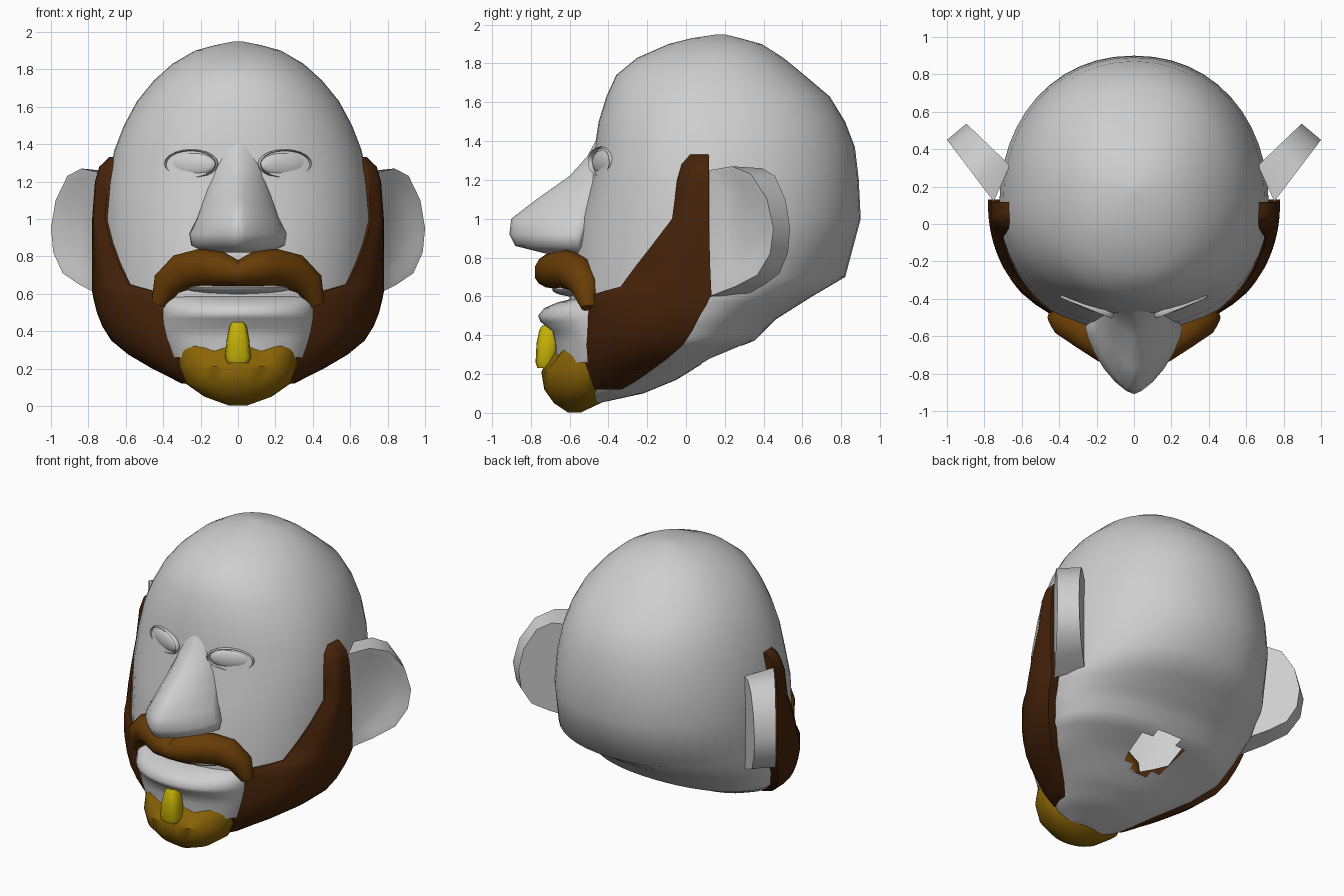
import bpy, bmesh
from math import sin, cos, radians, pi, exp, copysign
from mathutils import Matrix, Vector

cube = bpy.data.objects.get("Cube")
if cube:
    bpy.data.objects.remove(cube)


def material(name, rgb):
    mat = bpy.data.materials.new(name)
    mat.use_nodes = True
    mat.diffuse_color = (*rgb, 1)
    mat.node_tree.nodes["Principled BSDF"].inputs["Base Color"].default_value = (*rgb, 1)
    return mat


GREY = material("skin grey", (.62, .62, .62))
BROWN = material("dark brown", (.063, .017, .003))
TAN = material("warm brown", (.14, .046, .002))
OCHRE = material("ochre", (.26, .13, .002))
YELLOW = material("mustard yellow", (.55, .43, .002))


def finish(name, bm, mat, mirror=False, angle=45):
    mesh = bpy.data.meshes.new(name)
    bm.to_mesh(mesh)
    bm.free()
    mesh.materials.append(mat)
    obj = bpy.data.objects.new(name, mesh)
    bpy.context.collection.objects.link(obj)
    bpy.ops.object.select_all(action='DESELECT')
    obj.select_set(True)
    bpy.context.view_layer.objects.active = obj
    bpy.ops.object.shade_smooth_by_angle(angle=radians(angle))
    if mirror:
        obj.modifiers.new("Mirror", 'MIRROR').use_mirror_merge = False


def loft(rings):
    """Closed skin over a list of rings with equal point counts."""
    bm = bmesh.new()
    rows = [[bm.verts.new(p) for p in ring] for ring in rings]
    count = len(rows[0])
    for low, high in zip(rows, rows[1:]):
        for i in range(count):
            j = (i + 1) % count
            bm.faces.new((low[i], low[j], high[j], high[i]))
    bm.faces.new(rows[0][::-1])
    bm.faces.new(rows[-1])
    bmesh.ops.recalc_face_normals(bm, faces=bm.faces[:])
    return bm


def section_point(row, a, n=2.12):
    """Point at angle a (zero at the front) on a rounded cross-section."""
    z, front, back, width, mid = row
    s, c = sin(a), cos(a)
    x = copysign(abs(s) ** (2 / n), s) * width
    reach = mid - front if c > 0 else back - mid
    return Vector((x, mid - copysign(abs(c) ** (2 / n), c) * reach, z))


def section(row, n=2.12, count=32):
    return [section_point(row, 2 * pi * i / count, n) for i in range(count)]


def blend(table, z):
    """Linear look-up in a table sorted by its first column."""
    for a, b in zip(table, table[1:]):
        if z <= b[0]:
            t = (z - a[0]) / (b[0] - a[0])
            return [u + (v - u) * t for u, v in zip(a, b)]
    return list(table[-1])


def refine(table, steps):
    heights = [a[0] + (b[0] - a[0]) * k / steps
               for a, b in zip(table, table[1:]) for k in range(steps)]
    return [blend(table, z) for z in heights + [table[-1][0]]]


def ellipsoid(name, centre, radii, mat, turn=0, mirror=False):
    bm = bmesh.new()
    matrix = (Matrix.Translation(centre) @ Matrix.Rotation(radians(turn), 4, 'Z')
              @ Matrix.Diagonal((*radii, 1)))
    bmesh.ops.create_uvsphere(bm, u_segments=20, v_segments=12, radius=1, matrix=matrix)
    finish(name, bm, mat, mirror)


# Head: height, front, back, half width, widest position
HEAD = [(.05, -.55, -.45, .1, -.5), (.1, -.58, -.22, .25, -.37),
        (.17, -.6, -.05, .36, -.25), (.28, -.6, .13, .54, -.1),
        (.37, -.6, .35, .64, 0), (.48, -.6, .46, .69, .05),
        (.6, -.6, .65, .72, .12), (.7, -.59, .82, .72, .11),
        (1, -.55, .9, .72, .1), (1.2, -.49, .89, .7, .1),
        (1.37, -.47, .87, .66, .1), (1.5, -.45, .82, .61, .12),
        (1.63, -.41, .74, .54, .13), (1.74, -.36, .61, .45, .13),
        (1.83, -.25, .5, .35, .15), (1.9, -.09, .39, .23, .16),
        (1.93, .03, .28, .12, .17), (1.95, .16, .2, .02, .18)]
bm = loft([section(r, count=48) for r in refine(HEAD[:7], 4) + HEAD[7:]])
# Open neck hole in the underside
neck = Vector((0, .2, .31))
hole = [f for f in bm.faces
        if f.normal.z < -.2 and (f.calc_center_median() - neck).length < .18]
bmesh.ops.delete(bm, geom=hole, context='FACES')
finish("head", bm, GREY)

# Nose
NOSE = [(.82, -.72, -.45, .17, -.55), (.86, -.88, -.45, .25, -.56),
        (.92, -.91, -.45, .26, -.55), (1, -.9, -.42, .22, -.52),
        (1.1, -.77, -.4, .19, -.47), (1.22, -.6, -.38, .15, -.43),
        (1.32, -.51, -.36, .13, -.42), (1.42, -.455, -.34, .1, -.41)]
finish("nose", loft([section(r, 1.45, 24) for r in NOSE]), GREY, angle=60)

# Eyes with thin lids
ellipsoid("eyeball", (.25, -.423, 1.29), (.14, .032, .066), GREY, 22, True)
bm = bmesh.new()
lid = (Matrix.Translation((.25, -.436, 1.295)) @ Matrix.Rotation(radians(22), 4, 'Z')
       @ Matrix.Diagonal((.147, .15, .073, 1)))
rows = []
for i in range(20):
    a = 2 * pi * i / 20
    rows.append([bm.verts.new(lid @ Vector((cos(a) * (1 + .06 * cos(b)), .1 * sin(b),
                                            sin(a) * (1 + .06 * cos(b)))))
                 for b in (0, pi / 2, pi, 3 * pi / 2)])
for i in range(20):
    for k in range(4):
        a, b = rows[i - 1], rows[i]
        bm.faces.new((a[k], a[k - 1], b[k - 1], b[k]))
bmesh.ops.recalc_face_normals(bm, faces=bm.faces[:])
finish("eyelid", bm, GREY, True, 60)

# Lips: the lower one runs down into the chin
ellipsoid("upper_lip", (0, -.52, .635), (.3, .17, .04), GREY)
LIP = [(.26, -.67, -.4, .36, -.44), (.36, -.675, -.4, .4, -.44),
       (.42, -.69, -.4, .41, -.44), (.47, -.75, -.4, .41, -.44),
       (.5, -.762, -.4, .41, -.44), (.54, -.73, -.4, .41, -.44),
       (.57, -.66, -.4, .4, -.44), (.585, -.6, -.4, .39, -.44)]
finish("lower_lip", loft([section(r, 2) for r in LIP]), GREY, angle=70)

# Ears: outline as reach and height, wedge-shaped with a shallow front
EAR = [(0, 1.25), (.35, 1.27), (.65, 1.23), (.9, 1.1), (1, .95),
       (.95, .82), (.75, .71), (.4, .65), (0, .6)]


def ear_ring(base, out, scale):
    return [Vector(base) + Vector(out) * (.45 + (s - .45) * scale)
            + Vector((0, 0, .94 + (z - .94) * scale)) for s, z in EAR]


finish("ear", loft([ear_ring((.66, .31, 0), (.24, .23, 0), .97),
                    ear_ring((.75, .12, 0), (.25, .33, 0), 1),
                    ear_ring((.745, .125, 0), (.25, .33, 0), .85),
                    ear_ring((.73, .145, 0), (.25, .33, 0), .6)]), GREY, True, 60)

# Beard: height, angle of front edge, thickness
BEARD = [(.12, 52, .02), (.2, 38, .05), (.35, 27, .06), (.5, 29, .06), (.61, 35, .06),
         (.65, 52, .06), (.85, 66, .06), (1, 76, .06), (1.2, 77, .065),
         (1.28, 79, .06), (1.33, 83, .02)]
rings = []
for z, start, thick in refine(BEARD, 2):
    row = blend(HEAD, z)
    outer, inner = [], []
    for k in range(9):
        a = radians(start + (91 - start) * k / 8)
        p = section_point(row, a)
        out = Vector((sin(a), -.4 * cos(a), 0))
        outer.append(p + out * thick * min(1, .2 + k / 4))
        inner.append(p - out * .03)
    rings.append(outer + inner[::-1])
finish("beard", loft(rings), BROWN, True)

# Moustache: centre, radius across, radius in depth
HAIR = [(0, -.68, .71, .07, .1), (.1, -.67, .735, .095, .11), (.2, -.62, .74, .1, .11),
        (.3, -.56, .715, .1, .1), (.38, -.52, .65, .08, .08), (.425, -.5, .54, .04, .04)]
rings = []
for i, (x, y, z, across, depth) in enumerate(HAIR):
    before, after = HAIR[max(i - 1, 0)], HAIR[min(i + 1, len(HAIR) - 1)]
    run = Vector((after[0] - before[0], 0, after[2] - before[2])).normalized()
    if i == 0:
        run = Vector((1, 0, 0))
    up = Vector((-run.z, 0, run.x))
    rings.append([Vector((x, y, z)) + up * across * cos(a) + Vector((0, depth * sin(a), 0))
                  for a in [2 * pi * k / 14 for k in range(14)]])
finish("moustache", loft(rings), TAN, True)

# Chin beard with a scalloped upper edge
CHIN = [(.003, -.61, -.54, .05, -.57), (.05, -.68, -.44, .18, -.55),
        (.12, -.73, -.4, .28, -.52), (.21, -.745, -.42, .315, -.5),
        (.3, -.71, -.43, .32, -.48), (.37, -.66, -.45, .3, -.48)]
rings = [section(r) for r in CHIN]
for p in rings[-1] + rings[-2]:
    p.z -= .06 * exp(-((abs(p.x) - .12) / .08) ** 2)
finish("chin_beard", loft(rings), OCHRE)

# Lower lip tuft
TUFT = [(.23, -.765, -.7, .055, -.73), (.26, -.775, -.66, .07, -.72),
        (.36, -.77, -.66, .06, -.71), (.43, -.755, -.66, .045, -.7),
        (.45, -.74, -.67, .03, -.7)]
finish("lip_tuft", loft([section(r, 3, 12) for r in TUFT]), YELLOW)
